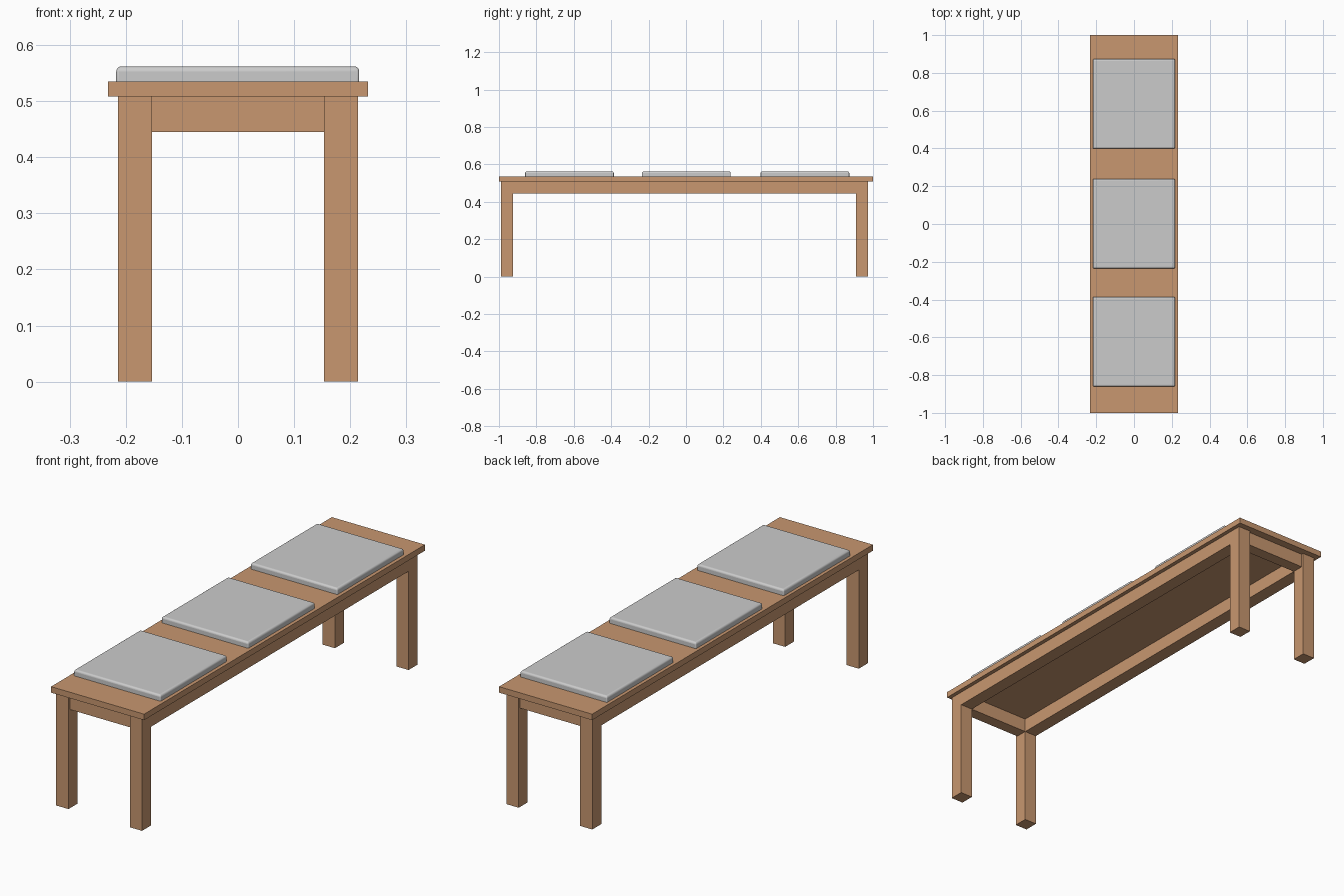
import bpy, math

if "Cube" in bpy.data.objects:
    bpy.data.objects.remove(bpy.data.objects["Cube"])

wood = bpy.data.materials.new("wood")
wood.diffuse_color = (0.58, 0.31, 0.16, 1)
wood.use_nodes = True
wood.node_tree.nodes["Principled BSDF"].inputs["Base Color"].default_value = wood.diffuse_color


def box(name, x, y, z, mat=None):
    """Box from (min, max) ranges on each axis."""
    bpy.ops.mesh.primitive_cube_add(
        size=1, location=[(a + b) / 2 for a, b in (x, y, z)])
    ob = bpy.context.object
    ob.name = name
    ob.scale = [b - a for a, b in (x, y, z)]
    bpy.ops.object.transform_apply(location=False, rotation=False, scale=True)
    if mat:
        ob.data.materials.append(mat)
    return ob


def side_range(s, a, b):
    return (a, b) if s > 0 else (-b, -a)


Z_APRON, Z_TOP, Z_SEAT, Z_PAD = 0.445, 0.508, 0.535, 0.562
X_IN, X_OUT = 0.153, 0.214
FRONT, BACK = (-0.989, -0.925), (0.909, 0.973)

# Seat board
box("seat_board", (-0.232, 0.232), (-1, 1), (Z_TOP, Z_SEAT), wood)

# Legs and long aprons on each side
for s, side in ((-1, "left"), (1, "right")):
    xr = side_range(s, X_IN, X_OUT)
    box("front_leg_" + side, xr, FRONT, (0, Z_TOP), wood)
    box("back_leg_" + side, xr, BACK, (0, Z_TOP), wood)
    box("long_apron_" + side, xr, (FRONT[1], BACK[0]), (Z_APRON, Z_TOP), wood)

# End aprons, slightly recessed between the legs
box("front_apron", (-X_IN, X_IN), (FRONT[0] + 0.01, FRONT[1]), (Z_APRON, Z_TOP), wood)
box("back_apron", (-X_IN, X_IN), (BACK[0], BACK[1] - 0.01), (Z_APRON, Z_TOP), wood)

# Three seat cushions with softened edges
for i, yc in enumerate((-0.623, 0.002, 0.636)):
    pad = box(f"cushion_{i + 1}", (-0.217, 0.216), (yc - 0.237, yc + 0.237), (Z_SEAT, Z_PAD))
    bev = pad.modifiers.new("soft_edges", "BEVEL")
    bev.limit_method = 'WEIGHT'
    bev.width = 0.009
    bev.segments = 4
    weights = pad.data.attributes.new("bevel_weight_edge", 'FLOAT', 'EDGE')
    for e in pad.data.edges:
        zs = [pad.data.vertices[v].co.z for v in e.vertices]
        top = min(zs) > 0
        upright = abs(zs[0] - zs[1]) > 1e-4
        weights.data[e.index].value = 1.0 if top else (0.5 if upright else 0.0)
    bpy.ops.object.shade_smooth_by_angle(angle=math.radians(40))
